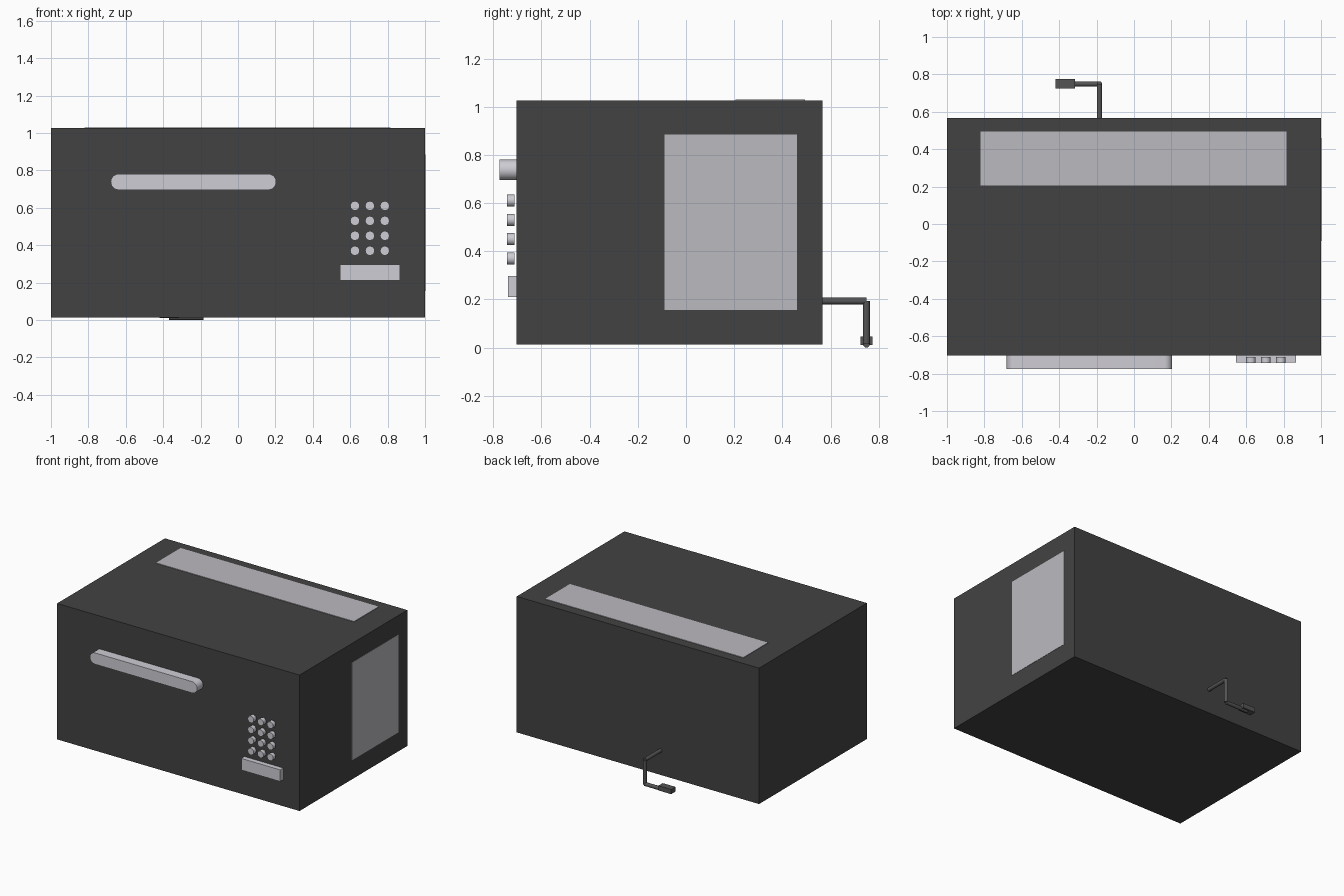
import bpy, bmesh, math
from mathutils import Vector

if "Cube" in bpy.data.objects:
    bpy.data.objects.remove(bpy.data.objects["Cube"])


def material(name, rgb):
    m = bpy.data.materials.new(name)
    m.diffuse_color = (*rgb, 1)
    m.use_nodes = True
    m.node_tree.nodes["Principled BSDF"].inputs["Base Color"].default_value = m.diffuse_color
    return m


DARK = material("dark_casing", (0.055, 0.055, 0.055))
CORD = material("cord_grey", (0.09, 0.09, 0.09))
VENT = material("vent_grey", (0.5, 0.49, 0.53))
LIGHT = material("light_grey", (0.62, 0.61, 0.66))


def finish(bm, name, mat, smooth=False):
    bmesh.ops.recalc_face_normals(bm, faces=bm.faces)
    me = bpy.data.meshes.new(name)
    bm.to_mesh(me)
    bm.free()
    ob = bpy.data.objects.new(name, me)
    bpy.context.collection.objects.link(ob)
    me.materials.append(mat)
    if smooth:
        bpy.ops.object.select_all(action='DESELECT')
        ob.select_set(True)
        bpy.context.view_layer.objects.active = ob
        bpy.ops.object.shade_smooth_by_angle(angle=math.radians(35))
    return ob


def box(name, lo, hi, mat):
    lo, hi = Vector(lo), Vector(hi)
    bm = bmesh.new()
    bmesh.ops.create_cube(bm, size=1)
    bmesh.ops.scale(bm, vec=hi - lo, verts=bm.verts)
    bmesh.ops.translate(bm, vec=(lo + hi) / 2, verts=bm.verts)
    return finish(bm, name, mat)


def rod(name, a, b, r, mat, sides=24):
    a, b = Vector(a), Vector(b)
    bm = bmesh.new()
    bmesh.ops.create_cone(bm, cap_ends=True, segments=sides,
                          radius1=r, radius2=r, depth=(b - a).length)
    rot = (b - a).to_track_quat('Z', 'Y').to_matrix()
    bmesh.ops.rotate(bm, matrix=rot, verts=bm.verts)
    bmesh.ops.translate(bm, vec=(a + b) / 2, verts=bm.verts)
    return finish(bm, name, mat, True)


# casing with a flush door
box("casing", (-1, -0.703, 0.012), (1, 0.567, 1.026), DARK)
box("door", (-1, -0.704, 0.012), (0.44, -0.69, 1.026), DARK)

# vent panels, barely proud of the casing
box("top_vent", (-0.82, 0.205, 1.01), (0.815, 0.495, 1.03), VENT)
box("side_vent", (0.985, -0.09, 0.155), (1.002, 0.46, 0.885), VENT)

# door handle: round-ended bar extruded out of the door
R, ZC, X0, X1 = 0.0425, 0.738, -0.638, 0.162
bm = bmesh.new()
ring = []
for cx, start in ((X1, -90), (X0, 90)):
    for i in range(17):
        t = math.radians(start + 180 * i / 16)
        ring.append(bm.verts.new((cx + R * math.cos(t), -0.70, ZC + R * math.sin(t))))
face = bm.faces.new(ring)
ext = bmesh.ops.extrude_face_region(bm, geom=[face], use_keep_orig=True)
bmesh.ops.translate(bm, vec=(0, -0.074, 0),
                    verts=[g for g in ext["geom"] if isinstance(g, bmesh.types.BMVert)])
finish(bm, "door_handle", LIGHT, True)

# keypad buttons and the wide release button
for row in range(4):
    for col in range(3):
        x, z = 0.625 + 0.08 * col, 0.37 + 0.08 * row
        rod(f"key_{row}_{col}", (x, -0.712, z), (x, -0.743, z), 0.025, LIGHT)
box("release_button", (0.545, -0.74, 0.21), (0.866, -0.70, 0.297), LIGHT)

# power cord and plug behind the casing
CX, CY, CR = -0.185, 0.749, 0.014
rod("cord_outlet", (CX, 0.56, 0.193), (CX, CY, 0.193), CR, CORD)
rod("cord_drop", (CX, CY, CR), (CX, CY, 0.193), CR, CORD)
rod("cord_run", (CX, CY, CR), (-0.37, CY, CR), CR, CORD)
box("plug", (-0.42, 0.724, 0.01), (-0.315, 0.775, 0.045), CORD)
